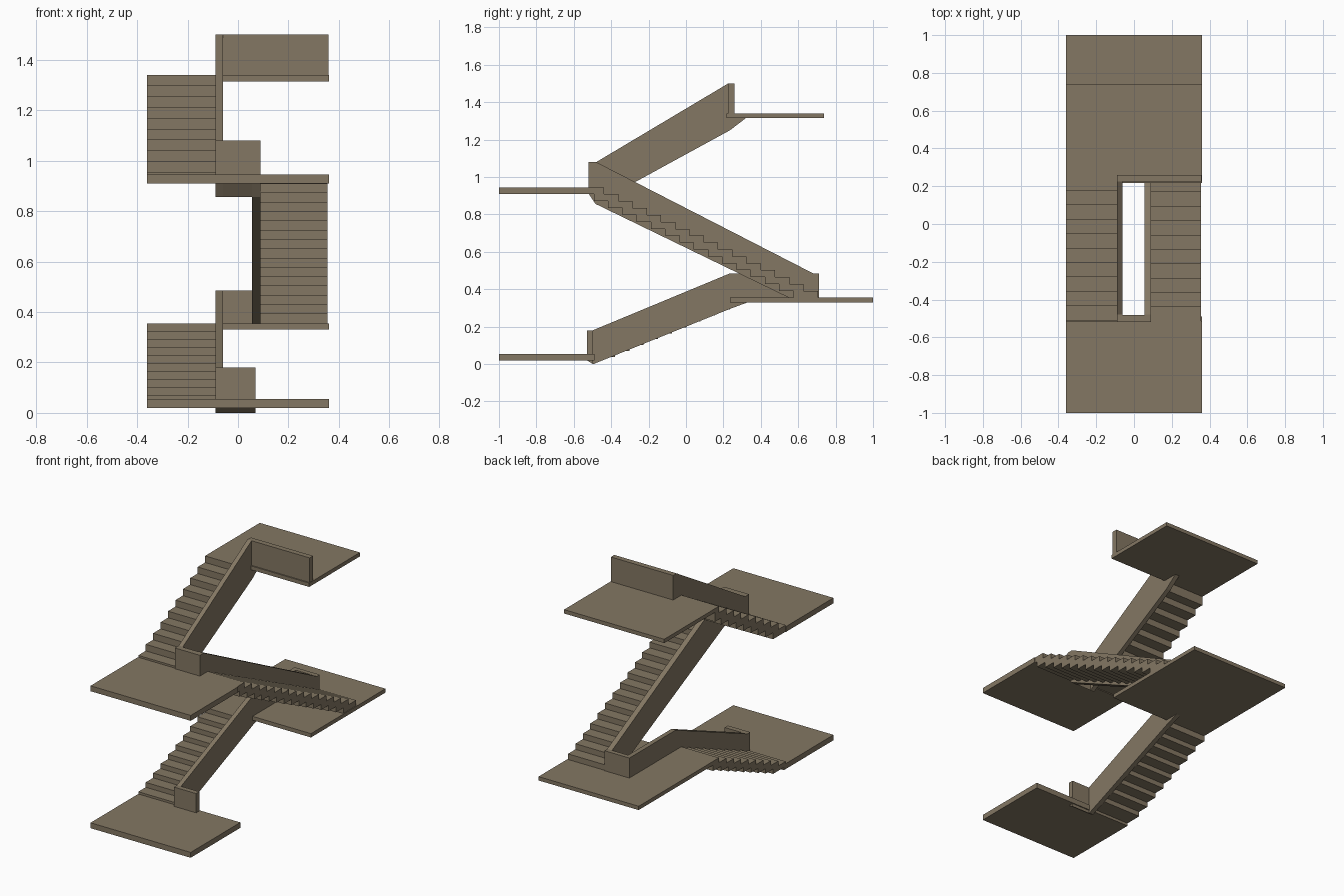
import bpy, bmesh

if "Cube" in bpy.data.objects:
    bpy.data.objects.remove(bpy.data.objects["Cube"])

concrete = bpy.data.materials.new("warm_concrete")
concrete.diffuse_color = (0.23, 0.185, 0.125, 1)
concrete.use_nodes = True
concrete.node_tree.nodes["Principled BSDF"].inputs["Base Color"].default_value = concrete.diffuse_color


def extrude_x(name, profile, x0, x1):
    """Solid made from a (y, z) profile swept from x0 to x1."""
    bm = bmesh.new()
    face = bm.faces.new([bm.verts.new((x0, y, z)) for y, z in profile])
    ext = bmesh.ops.extrude_face_region(bm, geom=[face])
    moved = [v for v in ext["geom"] if isinstance(v, bmesh.types.BMVert)]
    bmesh.ops.translate(bm, verts=moved, vec=(x1 - x0, 0, 0))
    bmesh.ops.recalc_face_normals(bm, faces=bm.faces)
    mesh = bpy.data.meshes.new(name)
    bm.to_mesh(mesh)
    bm.free()
    mesh.materials.append(concrete)
    obj = bpy.data.objects.new(name, mesh)
    bpy.context.collection.objects.link(obj)
    return obj


def slab(name, x0, x1, y0, y1, z0, z1):
    return extrude_x(name, [(y0, z0), (y1, z0), (y1, z1), (y0, z1)], x0, x1)


def flight(name, x0, x1, start, end, top, rise, count, direction):
    """Stair flight with stepped treads above and a stepped underside."""
    run, lap = 0.0762, 0.022
    base = top - rise * count
    length = abs(end - start)
    pts = []
    for k in range(count):
        pts += [(k * run, base + k * rise), (k * run, base + (k + 1) * rise)]
    pts.append((length, top))
    under = [(0, base)]
    for j in range(1, count):
        s = (j + 1) * run - lap
        if s < length - 0.005:
            under += [(s, base + (j - 1) * rise), (s, base + j * rise)]
    under.append((length, under[-1][1]))
    pts += under[:0:-1]
    return extrude_x(name, [(start + direction * s, z) for s, z in pts], x0, x1)


# Landings, bottom to top
slab("landing_ground", -0.36, 0.36, -1.0, -0.49, 0.02, 0.055)
slab("landing_lower_back", -0.36, 0.36, 0.235, 1.0, 0.33, 0.355)
slab("landing_middle_front", -0.36, 0.36, -1.0, -0.513, 0.91, 0.945)
slab("landing_top_back", -0.36, 0.36, 0.217, 0.738, 1.315, 1.34)

# Stair flights
flight("flight_lower", -0.36, -0.09, -0.51, 0.235, 0.355, 0.0317, 10, 1)
flight("flight_middle", 0.09, 0.355, 0.705, -0.513, 0.945, 0.0369, 16, -1)
flight("flight_upper", -0.36, -0.09, -0.51, 0.217, 1.34, 0.0427, 10, 1)

# Solid sloping balustrades beside each flight
extrude_x("balustrade_lower", [
    (-0.53, 0.18), (-0.50, 0.18), (0.235, 0.485), (0.71, 0.485), (0.71, 0.34),
    (0.33, 0.33), (0.24, 0.297), (-0.495, 0.0), (-0.53, 0.02)], -0.09, -0.06)
extrude_x("balustrade_middle", [
    (-0.52, 1.08), (-0.48, 1.08), (0.68, 0.485), (0.71, 0.485), (0.71, 0.345),
    (0.56, 0.35), (-0.485, 0.857), (-0.52, 0.91)], 0.055, 0.09)
extrude_x("balustrade_upper", [
    (-0.52, 1.08), (-0.48, 1.08), (0.225, 1.5), (0.26, 1.5), (0.26, 1.33),
    (0.32, 1.315), (0.235, 1.25), (-0.485, 0.857), (-0.52, 0.91)], -0.09, -0.06)

# Cross walls joining the balustrades at the landings
extrude_x("cross_wall_ground", [
    (-0.53, 0.02), (-0.53, 0.18), (-0.497, 0.18), (-0.497, 0.0)], -0.06, 0.07)
slab("cross_wall_lower_back", -0.06, 0.055, 0.68, 0.71, 0.345, 0.485)
extrude_x("cross_wall_middle_front", [
    (-0.52, 0.91), (-0.52, 1.08), (-0.483, 1.08), (-0.483, 0.857)], -0.06, 0.055)
slab("cross_wall_top", -0.06, 0.358, 0.225, 0.26, 1.33, 1.5)
